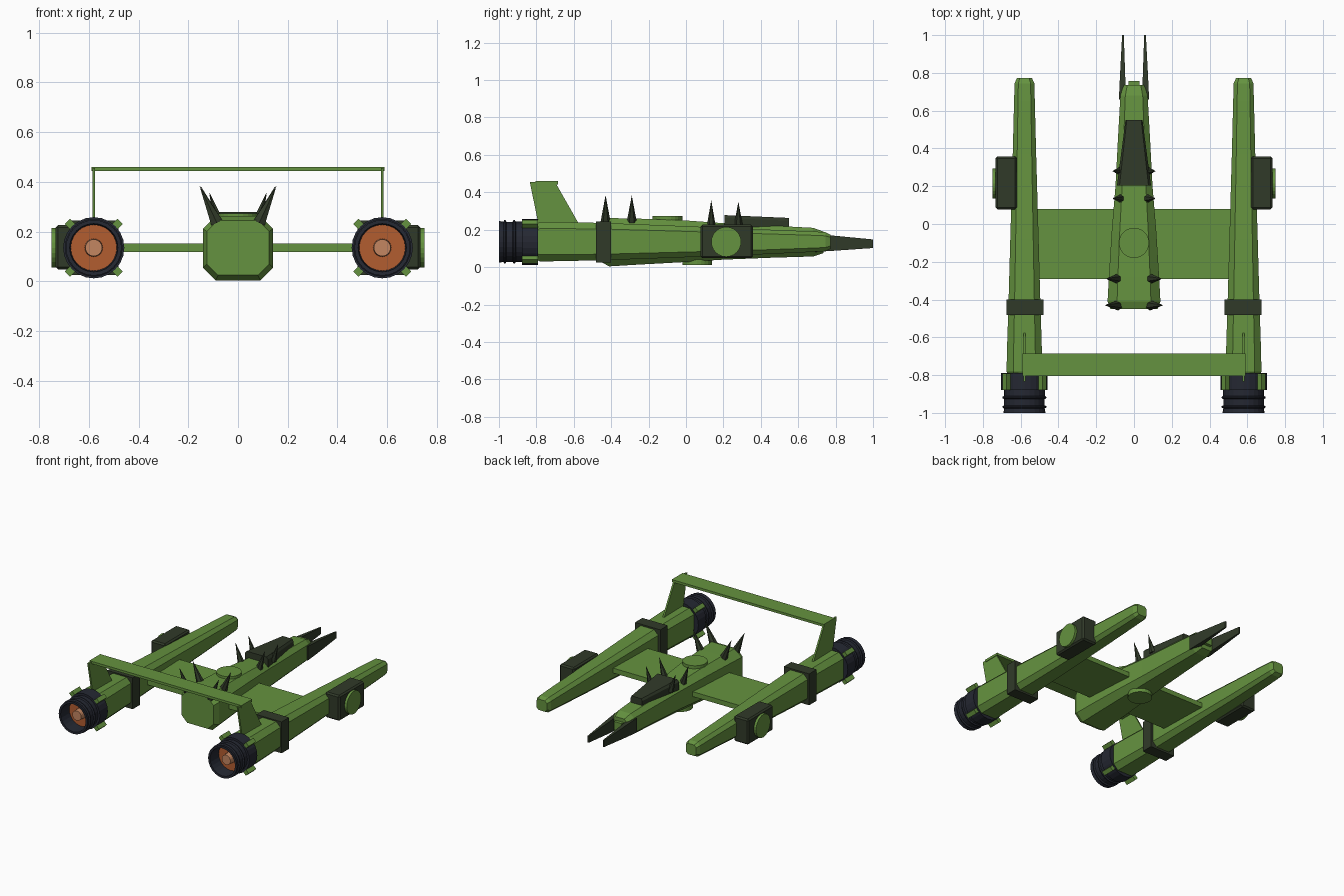
import bpy, bmesh, math
from mathutils import Matrix, Vector

if "Cube" in bpy.data.objects:
    bpy.data.objects.remove(bpy.data.objects["Cube"])


def material(name, rgb):
    m = bpy.data.materials.new(name)
    m.diffuse_color = (*rgb, 1)
    m.use_nodes = True
    m.node_tree.nodes["Principled BSDF"].inputs["Base Color"].default_value = m.diffuse_color
    return m


GREEN = material("green_paint", (0.13, 0.29, 0.05))
DARK = material("dark_armour", (0.03, 0.042, 0.022))
NAVY = material("engine_metal", (0.018, 0.021, 0.032))
ORANGE = material("exhaust_glow", (0.45, 0.11, 0.03))
CORE = material("exhaust_core", (0.55, 0.24, 0.12))


def finish(bm, name, mat, mirror=False):
    bmesh.ops.recalc_face_normals(bm, faces=bm.faces)
    me = bpy.data.meshes.new(name)
    bm.to_mesh(me)
    bm.free()
    me.materials.append(mat)
    ob = bpy.data.objects.new(name, me)
    bpy.context.collection.objects.link(ob)
    if mirror:
        ob.modifiers.new("Mirror", 'MIRROR')
    return ob


def skin(rings, name, mat, mirror=False, caps=True):
    """Bridge equal-length closed rings of points."""
    bm = bmesh.new()
    vs = [[bm.verts.new(p) for p in r] for r in rings]
    n = len(vs[0])
    for a, b in zip(vs, vs[1:]):
        for i in range(n):
            bm.faces.new((a[i], a[(i + 1) % n], b[(i + 1) % n], b[i]))
    if caps:
        bm.faces.new(vs[0])
        bm.faces.new(vs[-1])
    return finish(bm, name, mat, mirror)


def octagon(cx, y, h, z0, z1, k):
    """Chamfered rectangle across y; k is chamfer as a share of half width."""
    c = h * k
    d = min(c, (z1 - z0) * 0.3)
    return [(cx + x, y, z) for x, z in (
        (h, z0 + d), (h, z1 - d), (h - c, z1), (c - h, z1),
        (-h, z1 - d), (-h, z0 + d), (c - h, z0), (h - c, z0))]


def box(name, mat, x, y, z, mirror=False, bevel=0):
    bm = bmesh.new()
    bmesh.ops.create_cube(bm, size=1)
    for v in bm.verts:
        v.co = [(r[0] + r[1]) / 2 + c * (r[1] - r[0]) for r, c in zip((x, y, z), v.co)]
    if bevel:
        bmesh.ops.bevel(bm, geom=bm.edges[:], offset=bevel, segments=1, affect='EDGES')
    return finish(bm, name, mat, mirror)


def cone(name, mat, a, b, r1, r2, sides, mirror=False):
    """Cylinder or cone from point a to point b."""
    a, b = Vector(a), Vector(b)
    q = Vector((0, 0, 1)).rotation_difference(b - a).to_matrix().to_4x4()
    bm = bmesh.new()
    bmesh.ops.create_cone(bm, cap_ends=True, segments=sides, radius1=r1, radius2=r2,
                          depth=(b - a).length, matrix=Matrix.Translation((a + b) / 2) @ q)
    return finish(bm, name, mat, mirror)


EX, EZ = 0.58, 0.135

# central hull
skin([octagon(0, y, h, a, b, 0.36) for y, h, a, b in (
    (-0.45, 0.125, 0.025, 0.245), (-0.41, 0.14, 0.004, 0.262), (-0.28, 0.133, 0.012, 0.26),
    (-0.04, 0.118, 0.025, 0.252), (0.2, 0.098, 0.04, 0.235), (0.45, 0.085, 0.05, 0.222),
    (0.68, 0.072, 0.057, 0.21), (0.735, 0.055, 0.075, 0.19))], "hull", GREEN)
box("nose_plate", GREEN, (-0.03, 0.03), (0.73, 0.757), (0.105, 0.165))

# canopy wedge
skin([[(-w, y, 0.2), (w, y, 0.2), (w, y, t - 0.015), (w * 0.85, y, t),
       (-w * 0.85, y, t), (-w, y, t - 0.015)]
      for y, w, t in ((0.205, 0.09, 0.278), (0.55, 0.045, 0.263))], "canopy", DARK)

# hatches above and below
cone("top_hatch", GREEN, (0, -0.1, 0.24), (0, -0.1, 0.273), 0.08, 0.08, 24)
cone("belly_hatch", GREEN, (0, 0.06, 0.01), (0, 0.06, 0.05), 0.08, 0.08, 24)

# nose prongs
skin([[(x0, y, a), (x1, y, a), (x1, y, b), (x0, y, b)] for y, x0, x1, a, b in (
    (0.66, 0.045, 0.08, 0.08, 0.18), (0.77, 0.046, 0.075, 0.086, 0.17),
    (1.0, 0.054, 0.063, 0.102, 0.148))], "nose_prong", DARK, True)

# spikes along the back
for i, (y, x, tx, z, t) in enumerate((
        (-0.43, 0.085, 0.155, 0.235, 0.385), (-0.29, 0.085, 0.15, 0.235, 0.383),
        (0.135, 0.07, 0.115, 0.225, 0.357), (0.28, 0.075, 0.115, 0.225, 0.35))):
    cone(f"spike_{i + 1}", DARK, (x, y, z), (tx, y, t), 0.028 if i < 2 else 0.023, 0, 6, True)

# wing plate
box("wing", GREEN, (-0.52, 0.52), (-0.29, 0.08), (0.118, 0.152))

# engine pods
skin([octagon(EX, y, h, a, b, 0.38) for y, h, a, b in (
    (-0.8, 0.085, 0.04, 0.23), (-0.78, 0.095, 0.03, 0.242), (-0.62, 0.091, 0.033, 0.24),
    (-0.44, 0.085, 0.037, 0.236), (-0.08, 0.075, 0.05, 0.222), (0.37, 0.062, 0.067, 0.203),
    (0.65, 0.055, 0.08, 0.192), (0.745, 0.052, 0.085, 0.187), (0.772, 0.04, 0.098, 0.174))],
     "engine_pod", GREEN, True)
box("pod_band", DARK, (0.48, 0.676), (-0.482, -0.4 + 0.0), (0.025, 0.245), True)

# exhaust nozzles with ribs and open mouth
profile = ((-0.79, 0.07), (-0.79, 0.123), (-0.878, 0.123), (-0.878, 0.108), (-0.91, 0.108),
           (-0.915, 0.116), (-0.922, 0.116), (-0.927, 0.107), (-0.96, 0.107), (-0.965, 0.116),
           (-0.972, 0.116), (-0.977, 0.107), (-1.0, 0.112), (-1.0, 0.097), (-0.9, 0.092))
N = 24
skin([[(EX + r * math.cos(2 * math.pi * i / N), y, EZ + r * math.sin(2 * math.pi * i / N))
       for i in range(N)] for y, r in profile], "exhaust_nozzle", NAVY, True)
cone("exhaust_disc", ORANGE, (EX, -0.895, EZ), (EX, -0.91, EZ), 0.094, 0.094, N, True)
cone("exhaust_core", CORE, (EX, -0.9, EZ), (EX, -0.96, EZ), 0.037, 0.034, 16, True)

# four lugs round each nozzle collar
for i in range(4):
    a = math.radians(45 + 90 * i)
    bm = bmesh.new()
    bmesh.ops.create_cube(bm, size=1, matrix=Matrix.Translation(
        (EX + 0.13 * math.cos(a), -0.835, EZ + 0.13 * math.sin(a)))
        @ Matrix.Rotation(-a, 4, 'Y') @ Matrix.Diagonal((0.04, 0.085, 0.03, 1)))
    finish(bm, f"nozzle_lug_{i + 1}", GREEN, True)

# outboard side pods
box("side_pod", DARK, (0.62, 0.733), (0.078, 0.358), (0.048, 0.227), True, 0.01)
cone("side_pod_disc", GREEN, (0.72, 0.215, EZ), (0.75, 0.215, EZ), 0.08, 0.08, 24, True)

# upright fins and rear crossbar
skin([[(x, y, z) for y, z in ((-0.835, 0.455), (-0.7, 0.455), (-0.575, 0.235), (-0.79, 0.235))]
      for x in (0.574, 0.586)], "tail_fin", GREEN, True)
box("tail_bar", GREEN, (-0.59, 0.59), (-0.805, -0.685), (0.443, 0.46))
